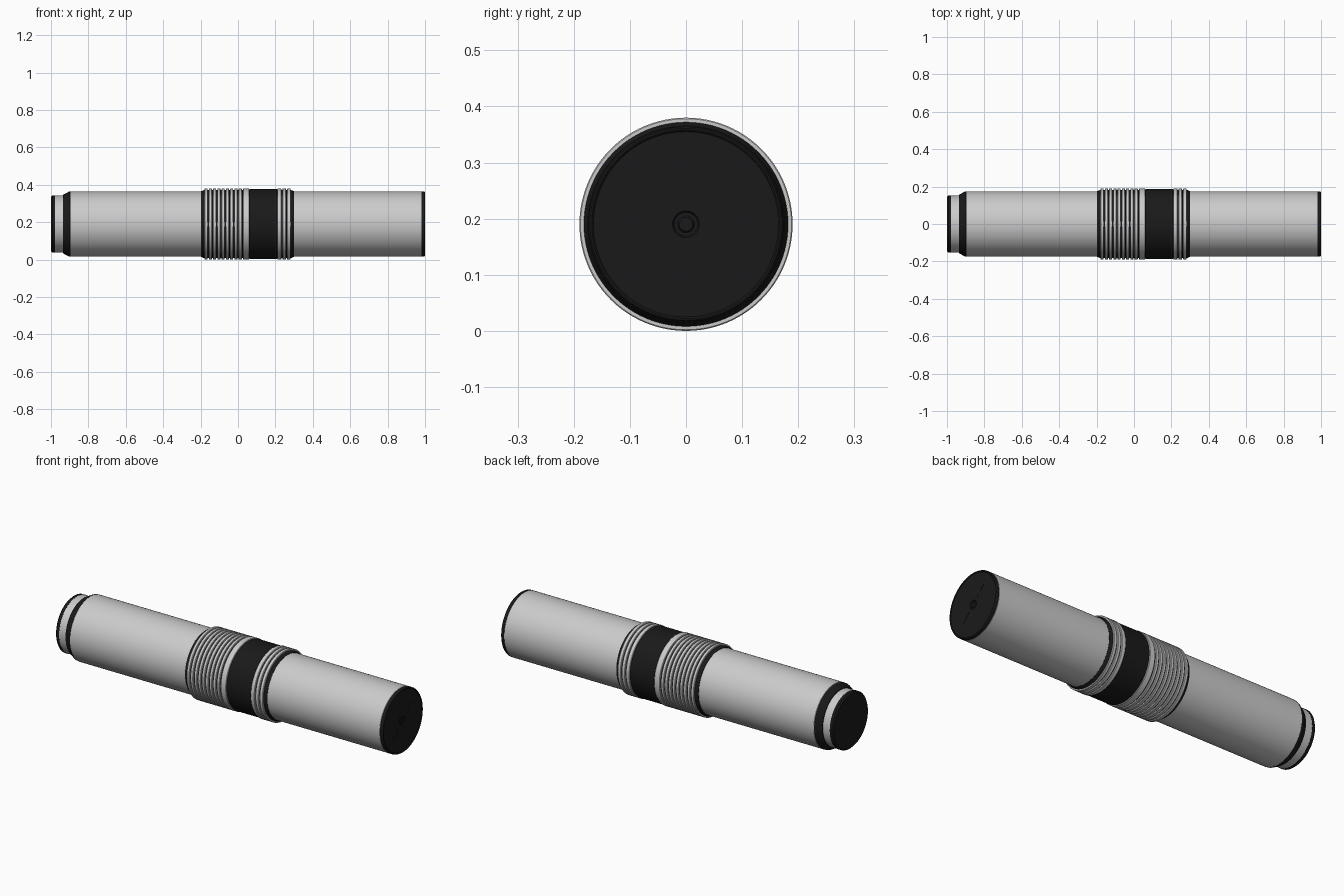
import bpy, math
from mathutils import Matrix

if "Cube" in bpy.data.objects:
    bpy.data.objects.remove(bpy.data.objects["Cube"])

AXIS_Z = 0.19
SEGS = 96


def material(name, rgb):
    m = bpy.data.materials.new(name)
    m.diffuse_color = (*rgb, 1)
    m.use_nodes = True
    m.node_tree.nodes["Principled BSDF"].inputs["Base Color"].default_value = m.diffuse_color
    return m


black = material("black_plastic", (0.01, 0.01, 0.01))


def lathe(name, profile, mat=None):
    """Revolve (x, radius) points about the long axis; radius 0 closes an end."""
    verts, rows, faces = [], [], []
    for x, r in profile:
        n = 1 if r == 0 else SEGS
        rows.append([len(verts) + i for i in range(n)])
        for i in range(n):
            a = 2 * math.pi * i / SEGS
            verts.append((x, r * math.cos(a), AXIS_Z + r * math.sin(a)))
    for a, b in zip(rows, rows[1:]):
        for i in range(SEGS):
            j = (i + 1) % SEGS
            loop = [a[i % len(a)], b[i % len(b)], b[j % len(b)], a[j % len(a)]]
            faces.append(list(dict.fromkeys(loop)))
    me = bpy.data.meshes.new(name)
    me.from_pydata(verts, [], faces)
    me.flip_normals()
    ob = bpy.data.objects.new(name, me)
    bpy.context.collection.objects.link(ob)
    if mat:
        me.materials.append(mat)
    bpy.ops.object.select_all(action='DESELECT')
    ob.select_set(True)
    bpy.context.view_layer.objects.active = ob
    bpy.ops.object.shade_smooth_by_angle(angle=math.radians(25))
    return ob


def ring(name, x0, x1, r, inner, bevel=0.002, mat=None):
    """Bevelled band sitting on a smaller core."""
    return lathe(name, [(x0, inner), (x0, r - bevel), (x0 + bevel, r),
                        (x1 - bevel, r), (x1, r - bevel), (x1, inner)], mat)


# Left end: cap, stepped neck and shoulder
lathe("left_cap", [(-1, 0), (-1, 0.146), (-0.993, 0.153), (-0.978, 0.153), (-0.978, 0.14)], black)
lathe("neck", [(-0.978, 0.14), (-0.978, 0.152), (-0.936, 0.152), (-0.936, 0.14)])
lathe("shoulder", [(-0.936, 0.14), (-0.936, 0.156), (-0.905, 0.173),
                   (-0.898, 0.173), (-0.898, 0.14)], black)

# Main tubes
ring("left_tube", -0.898, -0.197, 0.174, 0.14)
ring("right_tube", 0.298, 0.982, 0.174, 0.14)

# Dark sleeve under the grip
lathe("grip_core", [(-0.198, 0.15), (-0.198, 0.175), (-0.182, 0.182), (0.285, 0.182),
                    (0.3, 0.175), (0.3, 0.15)], black)
ring("grip_band", 0.06, 0.21, 0.187, 0.175, mat=black)

# Raised grip ribs
PITCH = 0.0228
for i in range(9):
    x = -0.182 + i * PITCH
    ring(f"left_rib_{i + 1}", x + 0.003, x + PITCH - 0.003, 0.19, 0.175)
ring("left_rib_wide", 0.027, 0.06, 0.19, 0.175)
for i in range(3):
    x = 0.21 + i * 0.025
    ring(f"right_rib_{i + 1}", x + (0.003 if i else 0), x + 0.022, 0.19, 0.175)

# Right cap with a shallow rim step and a centre hub
lathe("right_cap", [(0.982, 0.14), (0.982, 0.174), (0.995, 0.174), (1, 0.171), (1, 0.168),
                    (0.997, 0.165), (0.997, 0.024), (0.992, 0.021), (0.992, 0.015),
                    (0.996, 0.012), (0.996, 0)], black)

# Fine diagonal marks on the right cap
for k in range(4):
    bpy.ops.mesh.primitive_cube_add(size=1)
    ob = bpy.context.object
    ob.name = f"cap_mark_{k + 1}"
    spin = Matrix.Rotation(math.pi / 4 + k * math.pi / 2, 4, 'X')
    ob.data.transform(Matrix.Translation((0.997, 0, AXIS_Z)) @ spin
                      @ Matrix.Translation((0, 0.075, 0))
                      @ Matrix.Diagonal((0.002, 0.07, 0.002, 1)))
    ob.data.materials.append(black)
